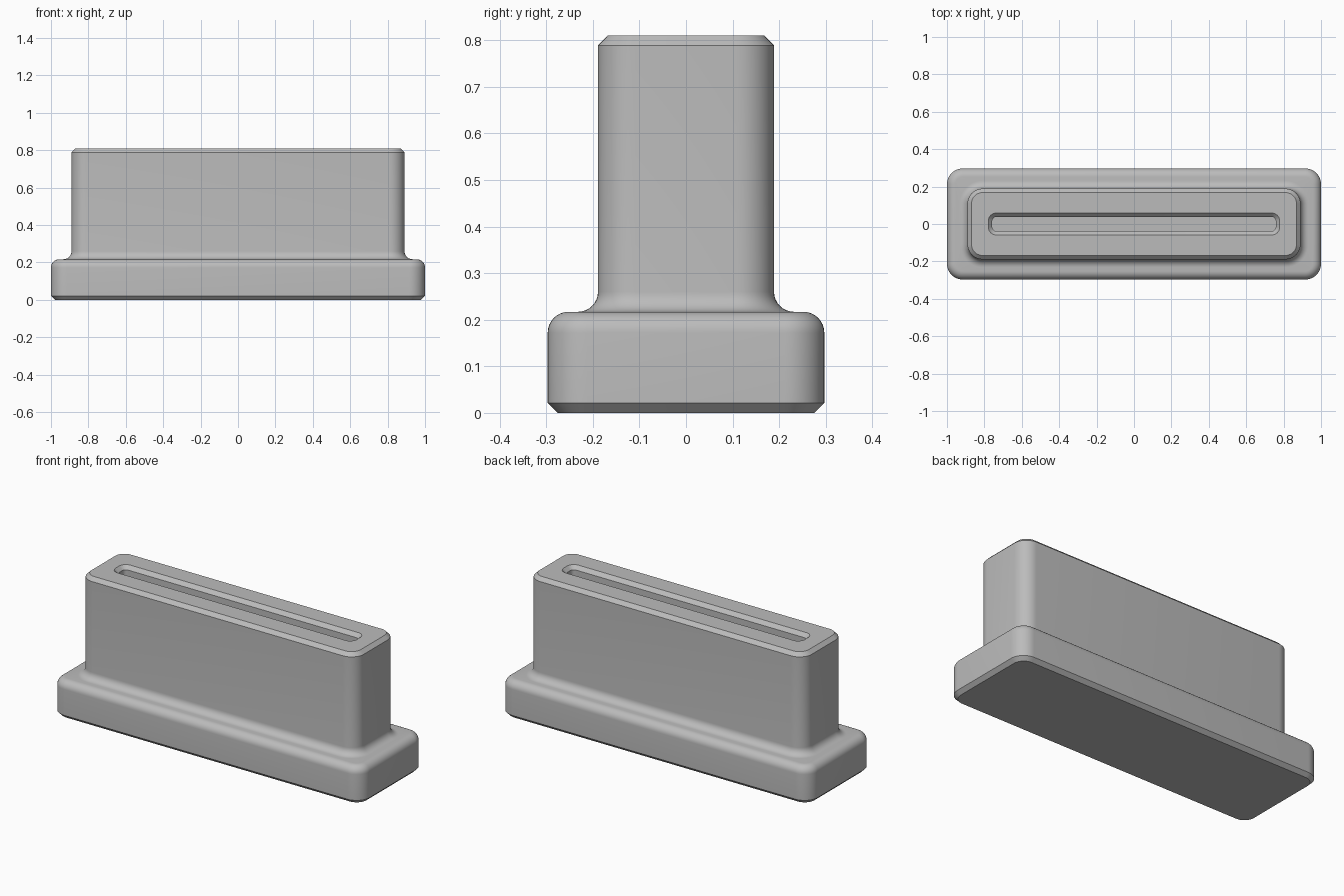
import bpy
import bmesh
from math import sin, cos, pi, radians

if "Cube" in bpy.data.objects:
    bpy.data.objects.remove(bpy.data.objects["Cube"], do_unlink=True)

CORNER_STEPS = 10
FILLET_STEPS = 8

grey = bpy.data.materials.new("plain grey")
grey.use_nodes = True
colour = (0.5, 0.5, 0.5, 1)
grey.diffuse_color = colour
grey.node_tree.nodes["Principled BSDF"].inputs["Base Color"].default_value = colour


def ring(bm, half_x, half_y, radius, offset, z):
    """Rounded rectangle, grown or shrunk by an offset, at height z."""
    hx, hy, r = half_x + offset, half_y + offset, radius + offset
    verts = []
    for quarter, (sx, sy) in enumerate([(1, 1), (-1, 1), (-1, -1), (1, -1)]):
        for i in range(CORNER_STEPS + 1):
            a = (quarter + i / CORNER_STEPS) * pi / 2
            verts.append(bm.verts.new((sx * (hx - r) + r * cos(a),
                                       sy * (hy - r) + r * sin(a), z)))
    return verts


def arc(centre_offset, centre_z, radius, start, end):
    """Profile points (offset, z) along a fillet."""
    for i in range(FILLET_STEPS + 1):
        a = radians(start + (end - start) * i / FILLET_STEPS)
        yield centre_offset + radius * cos(a), centre_z + radius * sin(a)


# Outlines: half length, half width, corner radius
base = (1.0, 0.297, 0.085)
body = (0.89, 0.189, 0.08)
slot = (0.758, 0.038, 0.022)

base_top, top, slot_floor = 0.217, 0.81, 0.3
round_over, fillet, chamfer = 0.045, 0.043, 0.021

# Profile from the underside, up the outside and down into the slot
profile = [(base, -chamfer, 0), (base, 0, chamfer)]
profile += [(base, o, z) for o, z in
            arc(-round_over, base_top - round_over, round_over, 0, 90)]
profile += [(body, o, z) for o, z in
            arc(fillet, base_top + fillet, fillet, 270, 180)]
profile += [(body, 0, top - chamfer), (body, -chamfer, top),
            (slot, chamfer, top), (slot, 0, top - chamfer), (slot, 0, slot_floor)]

bm = bmesh.new()
rings = [ring(bm, *outline, offset, z) for outline, offset, z in profile]
for low, high in zip(rings, rings[1:]):
    for i in range(len(low)):
        j = (i + 1) % len(low)
        bm.faces.new((low[i], low[j], high[j], high[i]))
bm.faces.new(rings[0][::-1])
bm.faces.new(rings[-1])
bmesh.ops.recalc_face_normals(bm, faces=bm.faces)

mesh = bpy.data.meshes.new("slotted_block")
bm.to_mesh(mesh)
bm.free()
mesh.materials.append(grey)
block = bpy.data.objects.new("slotted_block", mesh)
bpy.context.collection.objects.link(block)

# Smooth fillets, crisp chamfers
bpy.ops.object.select_all(action='DESELECT')
block.select_set(True)
bpy.context.view_layer.objects.active = block
bpy.ops.object.shade_smooth_by_angle(angle=radians(30))
